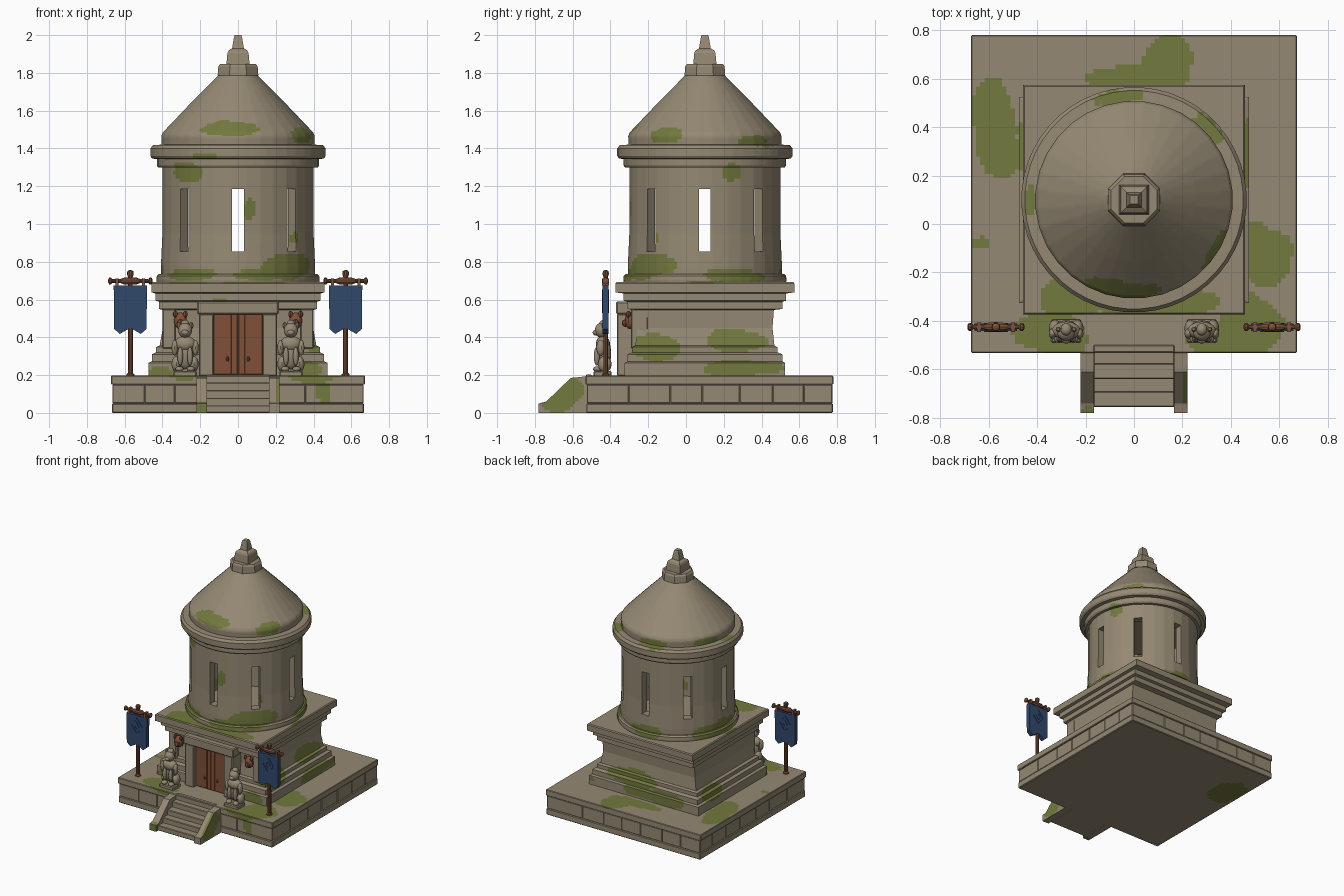
import bpy, bmesh, math, random
from mathutils import Vector, Matrix

if "Cube" in bpy.data.objects:
    bpy.data.objects.remove(bpy.data.objects["Cube"])

random.seed(4)
CY = 0.1  # depth centre of the tower


def mat(name, *c):
    m = bpy.data.materials.new(name)
    m.diffuse_color = (*c, 1)
    m.use_nodes = True
    m.node_tree.nodes["Principled BSDF"].inputs["Base Color"].default_value = m.diffuse_color
    return m


STONE = mat("stone", .30, .25, .172)
MOSS = mat("moss", .17, .192, .048)
DOOR = mat("door_wood", .215, .082, .04)
POLE = mat("pole_wood", .205, .082, .043)
BLUE = mat("banner_blue", .03, .066, .148)


def box(bm, x0, x1, y0, y1, z0, z1, bevel=0.0):
    m = Matrix.Translation(((x0 + x1) / 2, (y0 + y1) / 2, (z0 + z1) / 2)) @ \
        Matrix.Diagonal((x1 - x0, y1 - y0, z1 - z0, 1))
    vs = bmesh.ops.create_cube(bm, size=1, matrix=m)["verts"]
    if bevel:
        edges = list({e for v in vs for e in v.link_edges})
        bmesh.ops.bevel(bm, geom=edges, offset=bevel, segments=1, affect='EDGES')


def ball(bm, c, s, u=14, v=9):
    m = Matrix.Translation(c) @ Matrix.Diagonal((*s, 1))
    bmesh.ops.create_uvsphere(bm, u_segments=u, v_segments=v, radius=1, matrix=m)


def loft(bm, rings, closed=False):
    rs = [[bm.verts.new(p) for p in r] for r in rings]
    n = len(rs[0])
    for a, b in zip(rs, rs[1:] + rs[:1] if closed else rs[1:]):
        for i in range(n):
            bm.faces.new((a[i], a[(i + 1) % n], b[(i + 1) % n], b[i]))
    if not closed:
        bm.faces.new(rs[0][::-1])
        bm.faces.new(rs[-1])


def revolve(bm, prof, n, x=0, y=CY, closed=False):
    # facets face the axes; r is the distance to the facet middle for few sides
    k = 1 / math.cos(math.pi / n)
    loft(bm, [[(x + r * k * math.sin(-t), y + r * k * math.cos(t), z)
               for t in ((i + .5) * math.tau / n for i in range(n))] for r, z in prof], closed)


def prism(bm, pts, axis, a, b):
    def p(u, v, w):
        return (w, u, v) if axis == 'x' else (u, w, v)
    loft(bm, [[p(u, v, w) for u, v in pts] for w in (a, b)])


def slice_up(bm, step):
    for ax in range(3):
        vals = [v.co[ax] for v in bm.verts]
        lo, hi = min(vals), max(vals)
        n = Vector([float(i == ax) for i in range(3)])
        for i in range(1, int((hi - lo) / step) + 1):
            bmesh.ops.bisect_plane(bm, geom=bm.verts[:] + bm.edges[:] + bm.faces[:], dist=1e-5,
                                   plane_co=n * (lo + i * step + .0013), plane_no=n)


def mossy(p, blobs):
    w = .22 * (math.sin(19 * p.x + 7 * p.z + 1) + math.sin(17 * p.y - 11 * p.x) + math.sin(21 * p.z + 9 * p.y))
    return any(sum(((p[i] - b[i]) / b[i + 3]) ** 2 for i in range(3)) + w < 1 for b in blobs)


def finish(name, bm, m, blobs=None, step=.018, smooth=True, cut=None):
    bmesh.ops.recalc_face_normals(bm, faces=bm.faces[:])
    me = bpy.data.meshes.new(name)
    bm.to_mesh(me)
    ob = bpy.data.objects.new(name, me)
    bpy.context.collection.objects.link(ob)
    bpy.context.view_layer.objects.active = ob
    bpy.ops.object.select_all(action='DESELECT')
    ob.select_set(True)
    if cut:
        mod = ob.modifiers.new("cut", 'BOOLEAN')
        mod.object, mod.operation, mod.solver = cut, 'DIFFERENCE', 'EXACT'
        bpy.ops.object.modifier_apply(modifier="cut")
        bpy.data.objects.remove(cut)
    me = ob.data
    me.materials.clear()
    me.materials.append(m)
    if blobs:
        me.materials.append(MOSS)
        bm.clear()
        bm.from_mesh(me)
        slice_up(bm, step)
        for f in bm.faces:
            f.material_index = int(mossy(f.calc_center_median(), blobs))
        bm.to_mesh(me)
    bm.free()
    if smooth:
        bpy.ops.object.shade_smooth_by_angle(angle=math.radians(32))
    return ob


N = bmesh.new
ground_moss = [(-.59, .42, .2, .11, .16, .05), (-.54, .28, .2, .09, .08, .03), (.15, .66, .2, .1, .1, .03),
               (.04, .6, .2, .22, .055, .03), (.57, -.17, .2, .1, .14, .05), (.5, -.08, .2, .06, .09, .03),
               (.48, -.4, .2, .15, .13, .03), (-.63, -.08, .2, .035, .025, .03), (-.34, -.45, .2, .14, .1, .05),
               (.45, -.53, .1, .03, .05, .055), (.34, -.47, .2, .14, .09, .05)]

# platform: footing, joint core, brick course and paving slab
bm = N(); box(bm, -.668, .668, -.528, .778, 0, .05, .005)
finish("platform_footing", bm, STONE, [(-.56, .4, 0, .12, .16, .06)], .03)
bm = N(); box(bm, -.658, .658, -.518, .768, .04, .155); finish("platform_joints", bm, STONE)
bm = N()
for lo, hi, along_x in ((-.665, .665, True), (-.525, .775, False)):
    p = lo
    while p < hi - .01:
        q = p + random.uniform(.15, .24)
        q = hi if hi - q < .1 else q
        for side in (0, 1):
            if along_x:
                y = (-.525, .725)[side]
                box(bm, p + .001, q - .001, y, y + .05, .051, .149, .003)
            else:
                x = (-.665, .615)[side]
                box(bm, x, x + .05, p + .001, q - .001, .051, .149, .003)
        p = q
finish("platform_bricks", bm, STONE, ground_moss, .025)
bm = N(); box(bm, -.672, .672, -.532, .78, .15, .197, .004); finish("platform_slab", bm, STONE, ground_moss)

# stairs and sloped side walls
bm = N()
for y, z in ((-.755, .04), (-.695, .08), (-.64, .12), (-.58, .16), (-.53, .202)):
    box(bm, -.168, .168, y, -.5, 0, z, .004)
finish("steps", bm, STONE)
bm = N()
for s in (-1, 1):
    prism(bm, [(-.78, 0), (-.78, .05), (-.74, .06), (-.61, .185), (-.515, .195), (-.515, 0)], 'x', s * .165, s * .22)
finish("stair_walls", bm, STONE, [(.25, -.66, .11, .05, .15, .11), (-.19, -.78, .03, .05, .04, .04)], .015)

# square base with plinth, flared wall and cornice
base = [(.475, .425, .19), (.475, .425, .265), (.456, .41, .272), (.456, .41, .31), (.435, .385, .32),
        (.435, .385, .348), (.415, .368, .356), (.398, .358, .45), (.4, .365, .545), (.417, .41, .55),
        (.417, .41, .588), (.436, .43, .594), (.436, .43, .632), (.458, .474, .638), (.458, .474, .685),
        (.452, .468, .692)]
bm = N()
loft(bm, [[(x, CY - y, z), (x, CY + y, z), (-x, CY + y, z), (-x, CY - y, z)] for x, y, z in base])
finish("temple_base", bm, STONE, [
    (.42, -.15, .35, .08, .14, .065), (.42, .27, .38, .08, .15, .055), (.46, .3, .235, .06, .2, .045),
    (-.24, -.3, .69, .12, .1, .012), (.05, -.32, .69, .3, .05, .012), (-.1, -.33, .585, .04, .06, .025),
    (.35, -.32, .22, .1, .06, .055), (-.41, -.32, .2, .08, .05, .05), (.45, .07, .69, .03, .08, .01),
    (-.45, .09, .69, .03, .07, .01), (-.45, .3, .3, .06, .16, .06), (.1, .5, .33, .2, .08, .06),
    (-.1, .5, .24, .3, .08, .05)], .018, False)

# hollow drum with eight slit windows
bm = N()
for i in range(8):
    b2 = N(); box(b2, -.031, .031, .25, .55, .855, 1.185)
    b2.transform(Matrix.Translation((0, CY, 0)) @ Matrix.Rotation(i * math.pi / 4, 4, 'Z'))
    tmp = bpy.data.meshes.new("t"); b2.to_mesh(tmp); b2.free()
    bm.from_mesh(tmp); bpy.data.meshes.remove(tmp)
cutter = finish("window_cutter", bm, STONE, smooth=False)
cutter.hide_render = True
drum_moss = [(-.29, -.2, 1.28, .1, .12, .05), (.06, -.3, 1.08, .035, .06, .065), (.25, -.22, .77, .19, .16, .06),
             (-.27, -.22, .735, .19, .16, .04), (.4, .25, 1.27, .06, .05, .045), (.34, -.15, .78, .12, .15, .06),
             (.38, .28, .725, .1, .22, .04), (.3, -.16, .93, .03, .05, .03), (-.37, .2, .74, .12, .19, .05),
             (.02, .5, .74, .16, .1, .05), (-.16, -.33, 1.36, .08, .06, .035), (.1, -.3, .735, .13, .1, .035)]
bm = N()
revolve(bm, [(.408, .68), (.408, .78), (.4, .95), (.4, 1.43), (.342, 1.43), (.342, .68)], 32, closed=True)
finish("drum_wall", bm, STONE, drum_moss, .02, cut=cutter)

# mouldings at foot and top of drum
bm = N()
revolve(bm, [(.35, .685), (.428, .685), (.432, .7), (.43, .725), (.42, .735), (.35, .735)], 48, closed=True)
finish("drum_foot", bm, STONE, drum_moss, .022)
bm = N()
revolve(bm, [(.36, 1.298), (.422, 1.298), (.43, 1.31), (.43, 1.343), (.455, 1.347), (.464, 1.36), (.464, 1.4),
             (.45, 1.418), (.36, 1.422)], 48)
finish("drum_cornice", bm, STONE, drum_moss + [(-.08, .53, 1.42, .12, .04, .012), (.32, .41, 1.42, .07, .11, .012),
                                               (-.43, .1, 1.42, .03, .06, .012)], .025)

# conical roof and stepped finial
bm = N()
revolve(bm, [(.404, 1.41), (.406, 1.465), (.398, 1.485), (.255, 1.635), (.1, 1.792)], 32)
finish("roof", bm, STONE, [
    (-.03, -.26, 1.5, .16, .1, .04), (.34, -.1, 1.47, .07, .11, .04),
    (.33, .37, 1.435, .09, .13, .035), (-.08, .5, 1.43, .13, .07, .03), (-.36, .25, 1.44, .07, .12, .04)], .02)
bm = N()
revolve(bm, [(.108, 1.785), (.104, 1.835), (.095, 1.847)], 8)
revolve(bm, [(.062, 1.84), (.056, 1.905), (.05, 1.918), (.031, 1.93), (.021, 1.99), (.017, 2.0)], 4)
finish("finial", bm, STONE, smooth=False)

# doorway
bm = N()
for s in (-1, 1):
    a, b = sorted((s * .13, s * .207))
    box(bm, a, b, -.365, -.2, .195, .525, .006)
    a, b = sorted((s * .33, s * .4))
    box(bm, a, b, -.292, -.2, .34, .55, .006)
box(bm, -.217, .217, -.37, -.2, .522, .59, .007)
finish("door_frame", bm, STONE, smooth=False)
bm = N(); box(bm, -.13, .13, -.33, -.25, .2, .525); finish("door_backing", bm, DOOR)
bm = N()
for s in (-1, 1):
    for u0, u1 in ((.002, .033), (.035, .13)):
        a, b = sorted((s * u0, s * u1))
        box(bm, a, b, -.336, -.3, .203, .522, .002)
finish("door_leaves", bm, DOOR, smooth=False)
bm = N()
for s in (-1, 1):
    ball(bm, (s * .055, -.337, .285), (.008, .007, .014), 8, 6)
finish("door_handles", bm, POLE)

# wall masks beside the door
bm = N()
for s in (-1, 1):
    x = s * .305
    ball(bm, (x, -.295, .488), (.036, .03, .045), 10, 7)
    ball(bm, (x, -.322, .475), (.018, .018, .02), 8, 6)
    for t in (-1, 1):
        ball(bm, (x + t * .026, -.305, .522), (.013, .013, .018), 8, 6)
finish("wall_masks", bm, DOOR)

# seated guardian statues
bm = N()
for s in (-1, 1):
    x = s * .28
    box(bm, x - .062, x + .062, -.49, -.395, .19, .222, .006)
    ball(bm, (x, -.432, .315), (.048, .036, .085))
    ball(bm, (x, -.44, .365), (.06, .038, .042))
    ball(bm, (x, -.447, .437), (.038, .036, .04))
    ball(bm, (x, -.476, .425), (.02, .018, .016))
    ball(bm, (x, -.435, .47), (.023, .026, .022))
    for t in (-1, 1):
        ball(bm, (x + t * .046, -.43, .258), (.026, .036, .043))
        ball(bm, (x + t * .03, -.468, .232), (.022, .024, .015))
        ball(bm, (x + t * .055, -.452, .345), (.017, .022, .042))
        ball(bm, (x + t * .026, -.472, .3), (.015, .016, .05))
        ball(bm, (x + t * .033, -.435, .462), (.011, .011, .019), 8, 6)
finish("guardian_statues", bm, STONE)

# banners: poles, crossbars, swallow-tailed cloth and raised diamond trim
poles, cloth, trim = N(), N(), N()
for s in (-1, 1):
    x, y = s * .57, -.425
    revolve(poles, [(.02, .19), (.02, .205), (.013, .21), (.012, .71), (.012, .72), (.017, .735),
                    (.015, .75), (.004, .757)], 10, x, y)
    bar = N()
    revolve(bar, [(.006, -.118), (.017, -.112), (.017, -.102), (.009, -.095), (.011, -.05), (.018, -.03), (.018, .03),
                  (.011, .05), (.009, .095), (.017, .102), (.017, .112), (.006, .118)], 10, 0, 0)
    bar.transform(Matrix.Translation((x, y, .698)) @ Matrix.Rotation(math.pi / 2, 4, 'Y'))
    tmp = bpy.data.meshes.new("t"); bar.to_mesh(tmp); bar.free()
    poles.from_mesh(tmp); bpy.data.meshes.remove(tmp)
    prism(cloth, [(x - .088, .675), (x - .086, .445), (x - .056, .418), (x, .45), (x + .056, .418), (x + .086, .445),
                  (x + .088, .675)], 'y', y - .017, y + .014)
    for t in (-1, 1):
        box(poles, x + t * .07 - .008, x + t * .07 + .008, y - .02, y + .018, .675, .712)
    for r in (.05, .022):
        ring = [(x + r * math.sin(a), .592 + 1.25 * r * math.cos(a)) for a in (i * math.pi / 2 for i in range(4))]
        inn = [(x + (u - x) * .86, .592 + (v - .592) * .86) for u, v in ring]
        for i in range(4):
            j = (i + 1) % 4
            for f0 in (y - .02, y + .013):
                prism(trim, [ring[i], ring[j], inn[j], inn[i]], 'y', f0, f0 + .004)
finish("banner_poles", poles, POLE, smooth=True)
finish("banner_cloth", cloth, BLUE, smooth=False)
finish("banner_trim", trim, BLUE, smooth=False)
